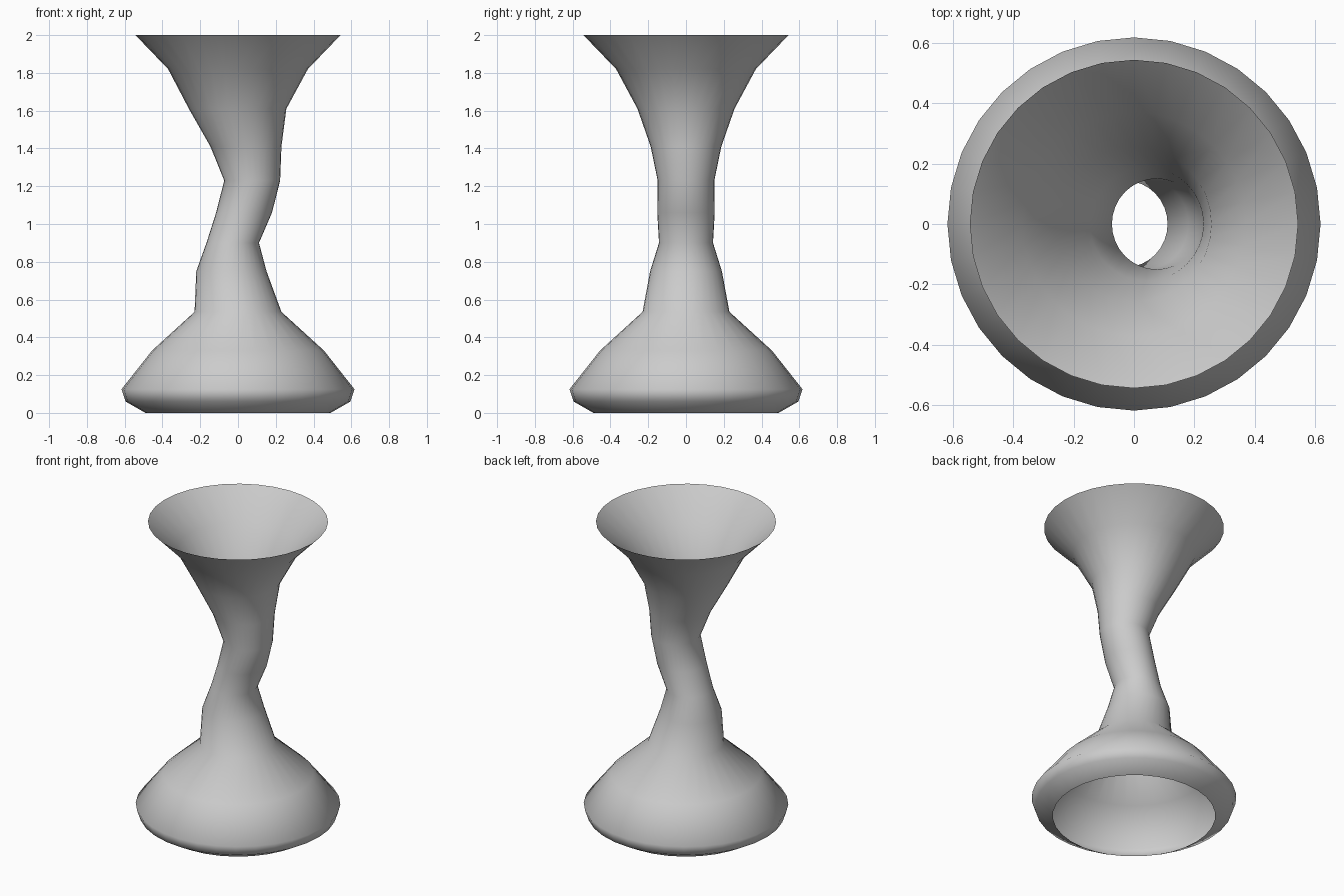
import bpy, bmesh, math

if "Cube" in bpy.data.objects:
    bpy.data.objects.remove(bpy.data.objects["Cube"])

SIDES = 32
# height, centre x, radius x, radius y of each ring up the open shell
RINGS = [
    (0.00, 0.0, 0.49, 0.49), (0.06, 0.0, 0.595, 0.595),
    (0.125, 0.0, 0.617, 0.617), (0.33, 0.0, 0.455, 0.455),
    (0.535, 0.0, 0.23, 0.23), (0.75, -0.035, 0.186, 0.19),
    (0.90, -0.028, 0.139, 0.143), (1.06, 0.032, 0.148, 0.152),
    (1.23, 0.075, 0.148, 0.15), (1.41, 0.042, 0.188, 0.187),
    (1.61, -0.002, 0.258, 0.257), (1.82, 0.0, 0.37, 0.37),
    (2.00, 0.0, 0.543, 0.543),
]


def ring(bm, z, cx, rx, ry):
    angles = [2 * math.pi * i / SIDES for i in range(SIDES)]
    return [bm.verts.new((cx + rx * math.cos(a), ry * math.sin(a), z)) for a in angles]


# Hollow twisted vase, open at both ends
bm = bmesh.new()
rings = [ring(bm, *r) for r in RINGS]
for low, high in zip(rings, rings[1:]):
    for i in range(SIDES):
        j = (i + 1) % SIDES
        bm.faces.new((low[i], low[j], high[j], high[i])).smooth = True

mesh = bpy.data.meshes.new("vase_shell")
bm.to_mesh(mesh)
bm.free()
vase = bpy.data.objects.new("vase_shell", mesh)
bpy.context.collection.objects.link(vase)
